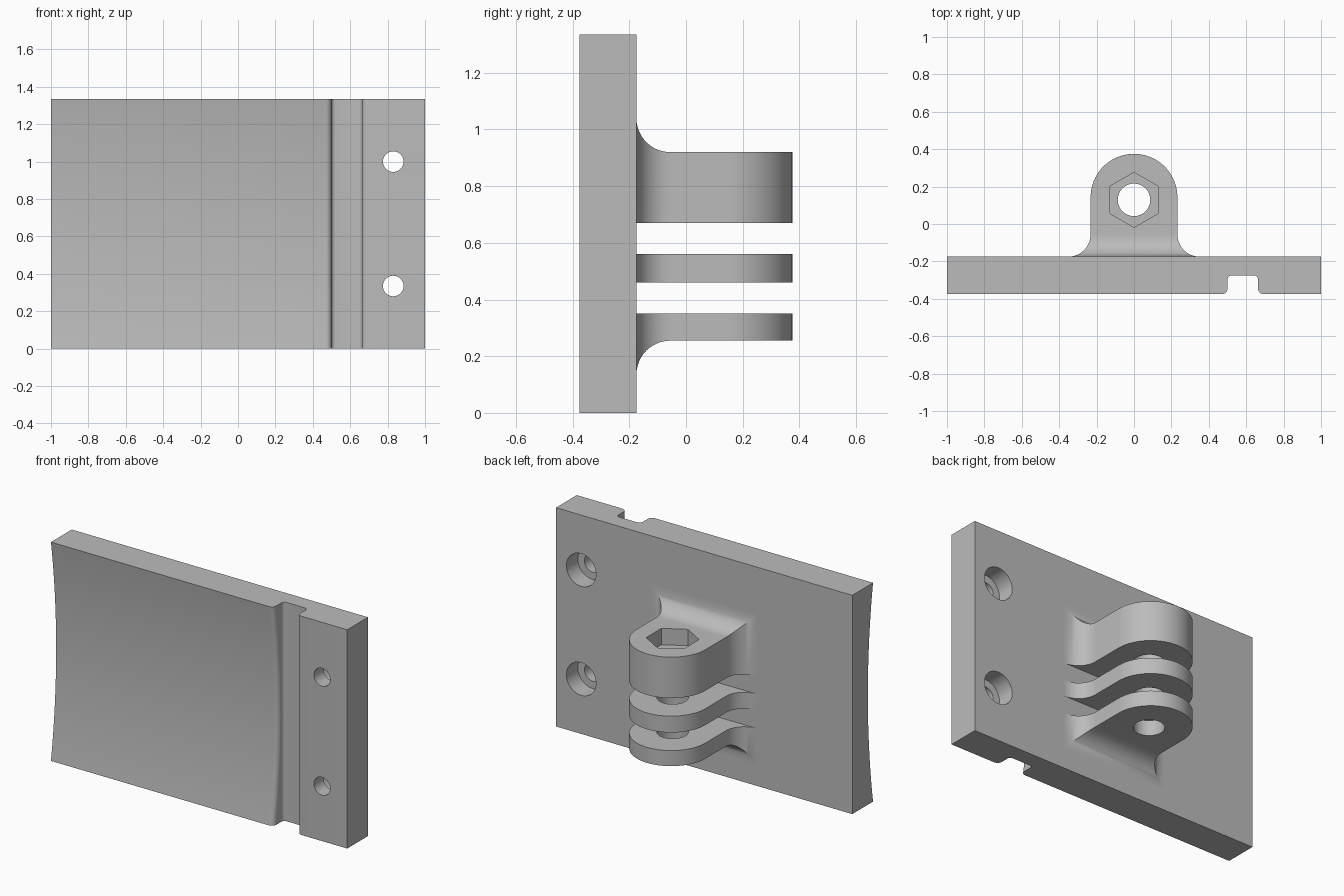
import bpy, bmesh
from math import sin, cos, pi, sqrt
from mathutils import Matrix

cube = bpy.data.objects.get("Cube")
if cube:
    bpy.data.objects.remove(cube, do_unlink=True)

grey = bpy.data.materials.new("plain grey")
grey.use_nodes = True
colour = (0.5, 0.5, 0.5, 1)
grey.diffuse_color = colour
grey.node_tree.nodes["Principled BSDF"].inputs["Base Color"].default_value = colour


def make_object(name, bm):
    bmesh.ops.remove_doubles(bm, verts=bm.verts, dist=0.0001)
    bmesh.ops.recalc_face_normals(bm, faces=bm.faces)
    mesh = bpy.data.meshes.new(name)
    bm.to_mesh(mesh)
    bm.free()
    obj = bpy.data.objects.new(name, mesh)
    bpy.context.collection.objects.link(obj)
    mesh.materials.append(grey)
    return obj


def loft(name, sections):
    """Skin a list of closed sections and cap both ends."""
    bm = bmesh.new()
    rings = [[bm.verts.new(p) for p in s] for s in sections]
    for a, b in zip(rings, rings[1:]):
        for i in range(len(a)):
            j = (i + 1) % len(a)
            bm.faces.new((a[i], a[j], b[j], b[i]))
    bm.faces.new(rings[0])
    bm.faces.new(rings[-1])
    bmesh.ops.dissolve_degenerate(bm, dist=0.0001, edges=bm.edges)
    return make_object(name, bm)


def prism(radius, depth, sides, centre, axis, turn=0):
    bm = bmesh.new()
    bmesh.ops.create_cone(bm, cap_ends=True, segments=sides, radius1=radius,
                          radius2=radius, depth=depth)
    rot = Matrix.Rotation(pi / 2, 4, 'X') if axis == 'Y' else Matrix.Rotation(turn, 4, 'Z')
    bm.transform(Matrix.Translation(centre) @ rot)
    return make_object("cutter", bm)


def cut(obj, cutters):
    """Subtract the cutters from the part, then remove them."""
    bpy.ops.object.select_all(action='DESELECT')
    obj.select_set(True)
    bpy.context.view_layer.objects.active = obj
    for c in cutters:
        c.hide_render = True
        mod = obj.modifiers.new("cut", 'BOOLEAN')
        mod.operation = 'DIFFERENCE'
        mod.solver = 'EXACT'
        mod.object = c
        bpy.ops.object.modifier_apply(modifier=mod.name)
        bpy.data.objects.remove(c, do_unlink=True)
    bpy.ops.object.shade_smooth_by_angle(angle=pi / 6)


def arc(cx, cy, r, start, end, steps=6):
    return [(cx + r * cos(start + (end - start) * i / steps),
             cy + r * sin(start + (end - start) * i / steps)) for i in range(steps + 1)]


# Plate: hollow front face and a straight groove
HEIGHT, FRONT, BACK, SAG = 1.335, -0.375, -0.175, 0.05


def plate_section(z):
    t = 2 * z / HEIGHT - 1
    f = FRONT + SAG * (1 - t * t)
    lip = 0.03
    pts = [(-1, BACK), (-1, f)]
    pts += arc(0.5 - lip, f + lip, lip, -pi / 2, 0)
    pts += arc(0.52, -0.295, 0.02, pi, pi / 2)
    pts += arc(0.643, -0.295, 0.02, pi / 2, 0)
    pts += arc(0.663 + lip, FRONT + lip, lip, pi, 1.5 * pi)
    pts += [(1, FRONT), (1, BACK)]
    return [(x, y, z) for x, y in pts]


LAYERS = 32
plate = loft("mounting_plate", [plate_section(HEIGHT * i / LAYERS) for i in range(LAYERS + 1)])

# Screw holes with counterbores at the back
cutters = []
for z in (0.335, 1.0):
    cutters.append(prism(0.055, 1, 48, (0.83, -0.3, z), 'Y'))
    cutters.append(prism(0.1, 0.22, 48, (0.83, BACK, z), 'Y'))
cut(plate, cutters)

# Hinge lugs: rounded tip, flared root
HALF, TIP, ROOT = 0.232, 0.375, 0.12
PIN_Y = 0.129


def flare(y):
    d = BACK + ROOT - y
    return ROOT - sqrt(max(ROOT ** 2 - d * d, 0)) if d > 0 else 0


def lug(name, low, high, flare_low, flare_high):
    centre = TIP - HALF
    stations = [(BACK - 0.02, HALF + ROOT, ROOT)]
    for i in range(13):
        y = BACK + ROOT * (1 - cos(pi / 2 * i / 12))
        y = BACK + ROOT * (1 - sin(pi / 2 * (1 - i / 12))) if i else BACK
        stations.append((y, HALF + flare(y), flare(y)))
    for i in range(25):
        a = pi / 2 * i / 24
        stations.append((centre + HALF * sin(a), HALF * cos(a), 0))
    sections = []
    for y, w, f in stations:
        lo, hi = low - f * flare_low, high + f * flare_high
        w = max(w, 0.002)
        sections.append([(-w, y, lo), (w, y, lo), (w, y, hi), (-w, y, hi)])
    return loft(name, sections)


lugs = [("lower_lug", 0.255, 0.35, 1, 0),
        ("middle_lug", 0.46, 0.56, 0, 0),
        ("upper_lug", 0.67, 0.92, 0, 1)]
for name, low, high, fl, fh in lugs:
    part = lug(name, low, high, fl, fh)
    tools = [prism(0.087, 1, 48, (0, PIN_Y, (low + high) / 2), 'Z')]
    if fh:
        # Hexagonal nut pocket
        tools.append(prism(0.147, 0.2, 6, (0, PIN_Y, high), 'Z'))
    cut(part, tools)
